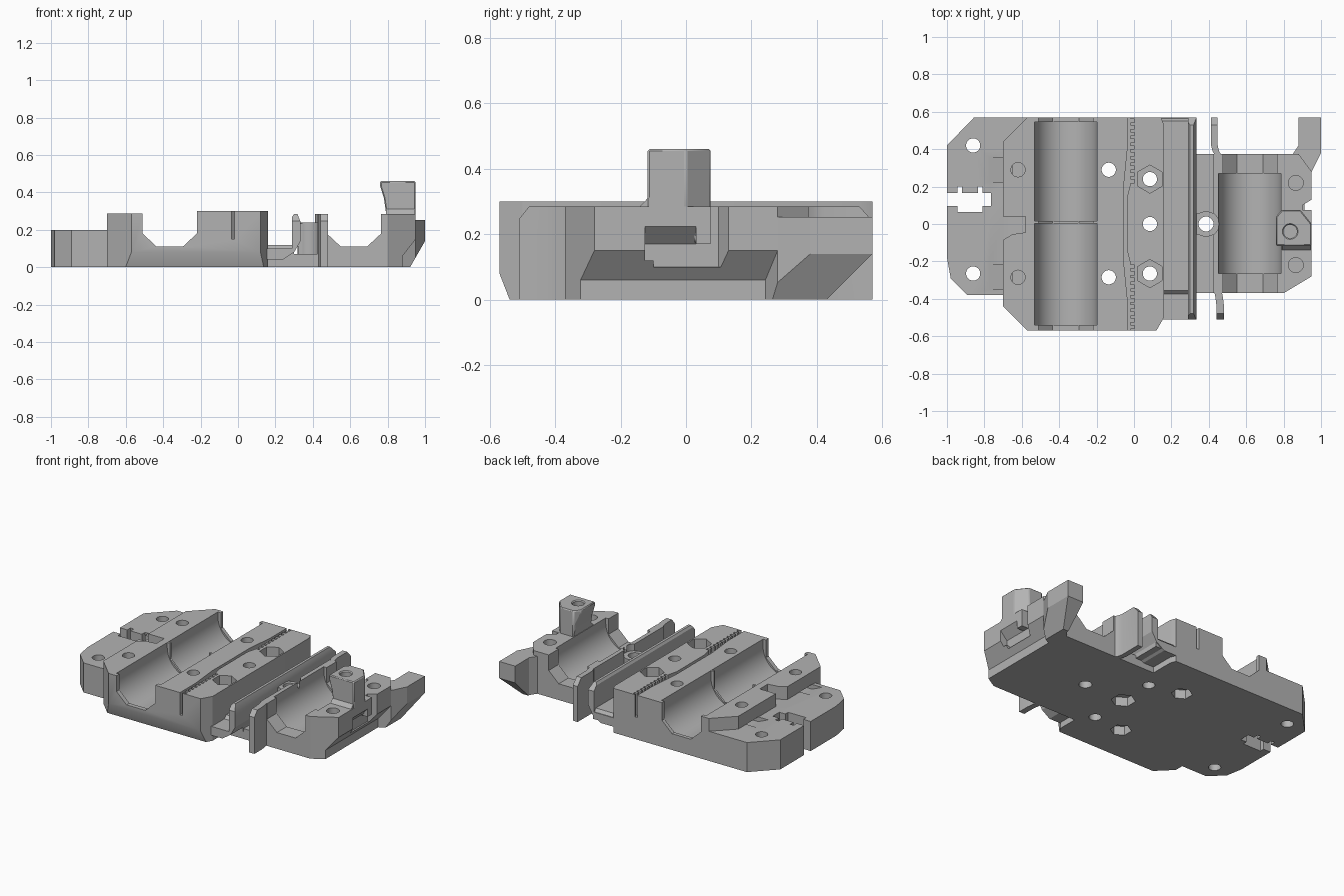
import bpy, bmesh, math
from mathutils import Vector

cube = bpy.data.objects.get("Cube")
if cube:
    bpy.data.objects.remove(cube, do_unlink=True)

grey = bpy.data.materials.new("grey plastic")
grey.use_nodes = True
grey.diffuse_color = (0.45, 0.45, 0.45, 1)
grey.node_tree.nodes["Principled BSDF"].inputs["Base Color"].default_value = grey.diffuse_color


def prism(name, pts, lo, hi, axis="z"):
    """Extrude a 2D outline between lo and hi along one axis."""
    place = {"x": lambda a, b, t: (t, a, b),
             "y": lambda a, b, t: (a, t, b),
             "z": lambda a, b, t: (a, b, t)}[axis]
    bm = bmesh.new()
    face = bm.faces.new([bm.verts.new(place(a, b, lo)) for a, b in pts])
    new = bmesh.ops.extrude_face_region(bm, geom=[face])["geom"]
    shift = Vector(place(0, 0, hi - lo))
    bmesh.ops.translate(bm, vec=shift, verts=[v for v in new if isinstance(v, bmesh.types.BMVert)])
    bmesh.ops.recalc_face_normals(bm, faces=bm.faces)
    mesh = bpy.data.meshes.new(name)
    bm.to_mesh(mesh)
    bm.free()
    mesh.materials.append(grey)
    obj = bpy.data.objects.new(name, mesh)
    bpy.context.scene.collection.objects.link(obj)
    return obj


def box(name, x0, x1, y0, y1, z0, z1):
    return prism(name, [(x0, y0), (x1, y0), (x1, y1), (x0, y1)], z0, z1)


def rod(name, a, b, r, lo, hi, axis="z", sides=32):
    ring = [math.tau * i / sides + math.pi / 2 for i in range(sides)]
    return prism(name, [(a + r * math.cos(t), b + r * math.sin(t)) for t in ring], lo, hi, axis)


def cut(targets, cutters):
    """Subtract the cutters from each target, then remove them."""
    for obj in targets:
        for c in cutters:
            m = obj.modifiers.new("cut", "BOOLEAN")
            m.operation, m.solver, m.object = "DIFFERENCE", "EXACT", c
        bpy.context.view_layer.update()
        graph = bpy.context.evaluated_depsgraph_get()
        mesh = bpy.data.meshes.new_from_object(obj.evaluated_get(graph))
        obj.modifiers.clear()
        obj.data = mesh
    for c in cutters:
        bpy.data.objects.remove(c, do_unlink=True)


def cradle_cutters(cx, pockets, reach):
    """Chamfered channel right through, widened by round bearing pockets."""
    half = [(0.145, 0.6), (0.145, 0.18), (0.07, 0.11)]
    outline = [(cx + a, z) for a, z in half] + [(cx - a, z) for a, z in reversed(half)]
    cuts = [prism("channel", outline, -reach, reach, "y")]
    for a, b in pockets:
        # Round below the axis, straight-sided above it
        arc = [math.pi + math.pi * i / 24 for i in range(25)]
        shape = [(cx + 0.167 * math.cos(t), 0.255 + 0.167 * math.sin(t)) for t in arc]
        shape += [(cx + 0.167, 0.5), (cx - 0.167, 0.5)]
        cuts.append(prism("pocket", shape, a, b, "y"))
    return cuts


def strip(name, path, width, z0, z1):
    """Thin upright wall following a mostly y-directed path."""
    h = width / 2
    return prism(name, [(x - h, y) for x, y in path] + [(x + h, y) for x, y in reversed(path)], z0, z1)


# Left mounting plate and main bearing body
plate = prism("belt_clamp_plate", [(-1, -0.18), (-0.98, -0.29), (-0.89, -0.38), (-0.65, -0.38),
              (-0.65, 0.4), (-0.55, 0.57), (-0.855, 0.57), (-1, 0.42)], 0, 0.2)
body = prism("bearing_body", [(-0.70, -0.44), (-0.57, -0.57), (0.12, -0.57), (0.16, -0.5),
             (0.16, 0.53), (0.145, 0.57), (-0.57, 0.57), (-0.70, 0.44)], 0, 0.3)

# Slot with nut recesses in the plate
slot = [box("slot", -1.1, -0.765, 0.095, 0.165, -0.1, 0.5),
        box("slot_side", -0.945, -0.81, 0.065, 0.13, -0.1, 0.5)]
slot += [box("slot_notch", x, x + 0.025, 0.13, 0.2, -0.1, 0.5) for x in (-0.945, -0.835)]
holes = [rod("hole", -0.86, y, 0.038, -0.1, 0.5) for y in (0.42, -0.265)]
cut([plate], slot + holes)

# Sloped nut pockets shared by plate and body
traps = [prism("nut_trap", [(-0.775, 0.201), (-0.70, 0.168), (-0.6, 0.168), (-0.6, 0.201)],
               y - 0.065, y + 0.065, "y") for y in (0.29, -0.285)]
cut([plate, body], traps)

# Cradles, step, notch and chamfer of the body
cuts = cradle_cutters(-0.365, [(-0.54, 0.003), (0.017, 0.545)], 0.8)
cuts += [box("step", -0.8, -0.45, -0.8, 0.8, 0.287, 0.5),
         prism("side_notch", [(-0.8, 0.04), (-0.58, 0.04), (-0.58, -0.045), (-0.65, -0.055),
                              (-0.70, -0.085), (-0.8, -0.085)], 0.2, 0.5),
         prism("front_chamfer", [(-0.57, 0.08), (-0.6, 0.08), (-0.6, -0.1), (-0.5, -0.1)], -0.9, 0.5, "x")]
# Bolt holes with hexagon pockets above and below
for y in (0.29, -0.285):
    cuts += [rod("blind_hole", -0.62, y, 0.038, 0.1, 0.5),
             rod("hole", -0.135, y, 0.038, -0.1, 0.5),
             rod("hex_pocket", -0.135, y, 0.065, -0.1, 0.06, sides=6)]
for y in (0.24, 0, -0.265):
    cuts.append(rod("hole", 0.085, y, 0.038, -0.1, 0.5))
    low, high = (-0.1, 0.06) if y == 0 else (0.2, 0.5)
    cuts.append(rod("hex_pocket", 0.085, y, 0.075, low, high, sides=6))
# Bowed belt slot, toothed near both ends
comb = [(-0.035, -0.7), (-0.018, -0.7)]
for side in (-1, 1):
    start = -0.56 if side < 0 else 0.22
    for i in range(10):
        y = start + i * 0.036
        comb += [(-0.018, y), (0.003, y), (0.003, y + 0.018), (-0.018, y + 0.018)]
    if side < 0:
        comb += [(-0.035, -0.15), (-0.035, 0.15)]
comb += [(-0.018, 0.7), (-0.035, 0.7), (-0.035, 0.4), (-0.055, 0.2), (-0.055, -0.2), (-0.035, -0.4)]
cuts.append(prism("belt_slot", comb, 0.15, 0.5))
cut([body], cuts)

# Valley between the body and the upright wall
wall = prism("valley_wall", [(0.14, 0.04), (0.24, 0.04), (0.30, 0.08), (0.335, 0.14), (0.335, 0.24),
             (0.318, 0.285), (0.30, 0.285), (0.29, 0.27), (0.29, 0.10), (0.14, 0.10)], -0.51, 0.57, "y")
base = box("valley_base", 0.15, 0.46, -0.37, 0.375, 0, 0.07)
floor = prism("valley_floor", [(-0.375, 0.05), (-0.375, 0.10), (-0.355, 0.12), (0.55, 0.12),
              (0.565, 0.10), (0.565, 0.05)], 0.15, 0.30, "x")
boss = rod("centre_boss", 0.385, 0, 0.068, 0, 0.24)
bridge = box("boss_bridge", 0.32, 0.45, -0.055, 0.055, 0, 0.235)
cut([base, boss, bridge], [rod("hole", 0.385, 0, 0.04, -0.1, 0.5)])

# Curved fins beside the right cradle
fins = [strip("back_fin", [(0.43, 0.57), (0.43, 0.42), (0.437, 0.39), (0.455, 0.36)], 0.035, 0, 0.285),
        strip("front_fin", [(0.46, -0.51), (0.46, -0.43), (0.455, -0.39), (0.445, -0.34)], 0.04, 0, 0.285)]
cut([wall] + fins, [prism("corner", [(s * a + 0.03, 0.29), (s * b + 0.03, 0.29), (s * b + 0.03, 0.24),
                                     (s * (b - 0.06) + 0.03, 0.24)], 0.2, 0.6, "x")
                    for s, a, b in ((1, 0.495, 0.6), (-1, 0.505, 0.605))])

# Right cradle with an undercut outer edge
cradle = prism("right_cradle", [(0.425, -0.37), (0.80, -0.37), (0.95, -0.28), (0.95, 0.15), (0.95, 0.28),
               (0.88, 0.375), (0.425, 0.375)], 0, 0.285)
cuts = cradle_cutters(0.62, [(-0.265, 0.27)], 0.6)
cuts += [rod("blind_hole", 0.865, y, 0.04, 0.13, 0.5) for y in (0.22, -0.22)]
cuts += [prism("undercut", [(0.88, -0.1), (0.88, 0.06), (0.95, 0.15), (1.2, 0.15), (1.2, -0.1)], -0.8, 0.8, "y"),
         box("tower_recess", 0.90, 1.2, -0.1, 0.1, 0.10, 0.17),
         prism("edge_notch", [(1.1, 0.13), (0.95, 0.13), (0.90, 0.1), (0.90, 0.075), (1.1, 0.075)], 0.1, 0.5)]
cut([cradle], cuts)
# Clearance around the boss
cut([cradle], [rod("boss_clearance", 0.385, 0, 0.069, 0.24, 0.6)])

# Tower with a narrowed neck and a blind hole
tower = prism("tower", [(0.79, 0.075), (0.89, 0.075), (0.95, 0.0), (0.95, -0.117),
              (0.76, -0.117), (0.76, 0.04)], 0.17, 0.46)
foot = prism("tower_foot", [(-0.14, 0.225), (-0.14, 0.285), (-0.117, 0.31), (0.0, 0.31),
             (0.0, 0.225)], 0.79, 0.945, "x")
neck = prism("neck", [(0.755, 0.45), (0.78, 0.37), (0.79, 0.3), (0.79, 0.1), (0.6, 0.1), (0.6, 0.45)],
             -0.5, 0.5, "y")
cut([tower], [neck])
cut([tower, foot], [rod("hole", 0.835, -0.04, 0.036, 0.25, 0.6)])
# Overhang under the tower
cut([tower, cradle], [prism("overhang", [(0.90, 0.12), (0.90, 0.17), (0.951, 0.225), (1.2, 0.225), (1.2, 0.12)],
                            -0.125, 0.03, "y")])
rim = tower.modifiers.new("soft_rim", "BEVEL")
rim.width, rim.segments, rim.limit_method = 0.006, 1, "ANGLE"

# Back corner arm with sloping underside
arm = prism("corner_arm", [(0.80, 0.2), (0.95, 0.28), (1, 0.38), (1, 0.57), (0.88, 0.57),
            (0.88, 0.42), (0.85, 0.375), (0.80, 0.375)], 0, 0.253)
cut([arm], [prism("slope_back", [(0.43, 0), (0.33, -0.1), (0.8, -0.1), (0.8, 0.37)], 0.5, 1.2, "x"),
            prism("slope_side", [(0.92, 0), (0.86, -0.105), (1.2, -0.105), (1.2, 0.49)], 0, 0.8, "y"),
            rod("blind_hole", 0.865, 0.22, 0.04, 0.13, 0.5)])

# Smooth the round surfaces, keep the corners sharp
bpy.ops.object.select_all(action="DESELECT")
for obj in bpy.context.scene.objects:
    if obj.type == "MESH" and obj.data.materials and obj.data.materials[0] == grey:
        obj.select_set(True)
        bpy.context.view_layer.objects.active = obj
bpy.ops.object.shade_smooth_by_angle(angle=math.radians(25))
